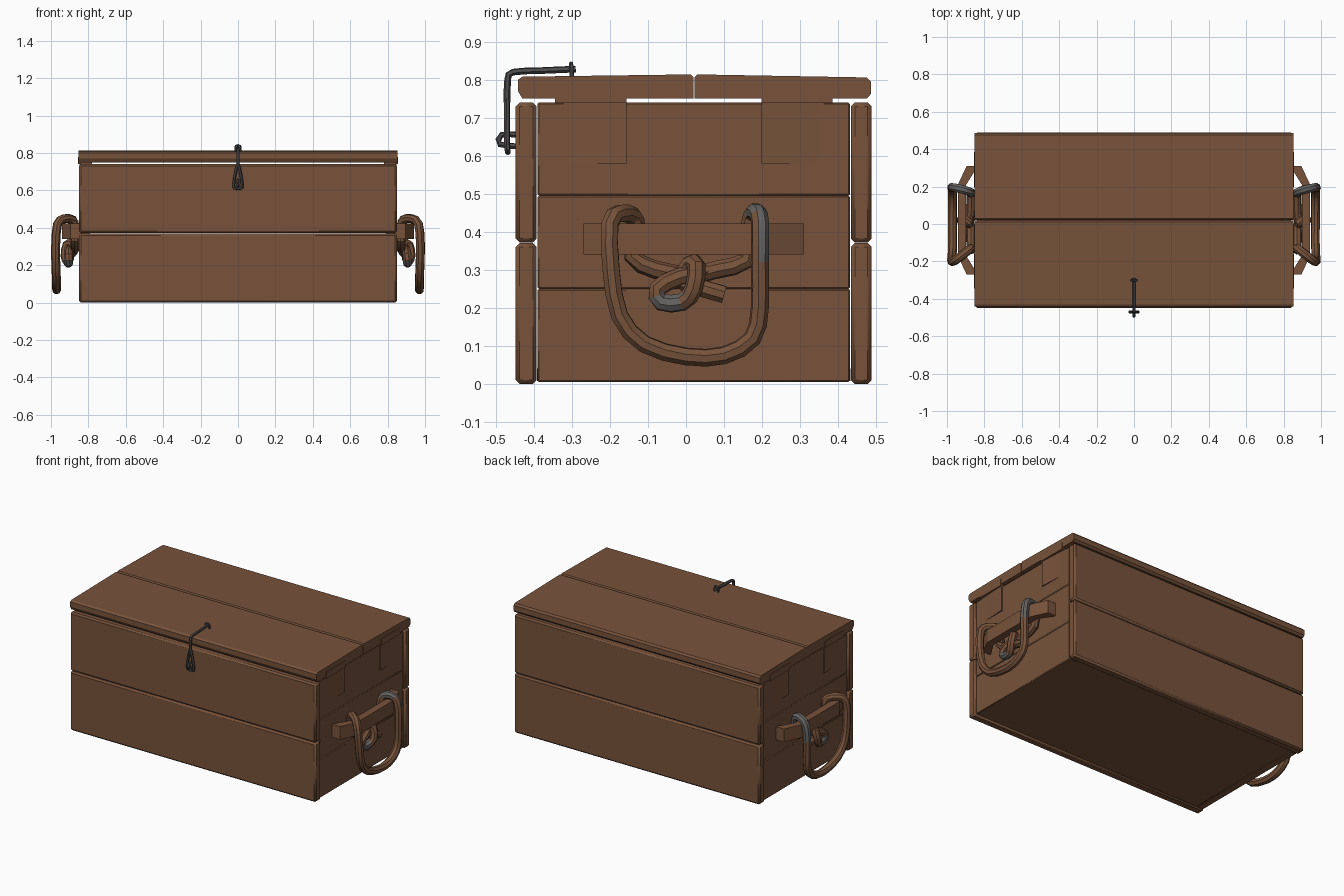
import bpy, bmesh, math
from mathutils import Vector

cube = bpy.data.objects.get("Cube")
if cube:
    bpy.data.objects.remove(cube, do_unlink=True)


def material(name, color):
    m = bpy.data.materials.new(name)
    m.use_nodes = True
    m.diffuse_color = (*color, 1)
    m.node_tree.nodes["Principled BSDF"].inputs["Base Color"].default_value = (*color, 1)
    return m


BROWN = material("brown wood", (0.185, 0.086, 0.043))
GREY = material("worn grey", (0.13, 0.125, 0.12))
DARK = material("dark metal", (0.075, 0.07, 0.07))


def finish(name, bm, mats, smooth=True):
    bmesh.ops.recalc_face_normals(bm, faces=bm.faces)
    mesh = bpy.data.meshes.new(name)
    bm.to_mesh(mesh)
    bm.free()
    obj = bpy.data.objects.new(name, mesh)
    bpy.context.collection.objects.link(obj)
    for m in mats:
        mesh.materials.append(m)
    if smooth:
        bpy.ops.object.select_all(action='DESELECT')
        obj.select_set(True)
        bpy.context.view_layer.objects.active = obj
        bpy.ops.object.shade_smooth_by_angle(angle=math.radians(40))
    return obj


def board(name, lo, hi, bevel=0.01):
    """Plank between two corners with worn edges."""
    bm = bmesh.new()
    bmesh.ops.create_cube(bm, size=1)
    for v in bm.verts:
        v.co = [(a + b) / 2 + c * (b - a) for a, b, c in zip(lo, hi, v.co)]
    if bevel:
        bmesh.ops.bevel(bm, geom=bm.edges[:], offset=bevel, segments=1, affect='EDGES')
    return finish(name, bm, [BROWN])


def prism(name, outline, axis, start, end):
    """Extrude an outline along one axis."""
    bm = bmesh.new()
    rings = []
    for d in (start, end):
        ring = []
        for p in outline:
            co = list(p)
            co.insert(axis, d)
            ring.append(bm.verts.new(co))
        rings.append(ring)
        bm.faces.new(ring)
    n = len(outline)
    for i in range(n):
        j = (i + 1) % n
        bm.faces.new((rings[0][i], rings[0][j], rings[1][j], rings[1][i]))
    return finish(name, bm, [BROWN], False)


def tube(name, points, radius, mats, rule=None, sides=8, steps=2):
    """Sweep a round section along a smoothed path."""
    pts = [Vector(p) for p in points]
    path = []
    for i in range(len(pts) - 1):
        a, b = pts[max(i - 1, 0)], pts[i]
        c, d = pts[i + 1], pts[min(i + 2, len(pts) - 1)]
        for k in range(steps):
            t = k / steps
            path.append(0.5 * (2 * b + (c - a) * t + (2 * a - 5 * b + 4 * c - d) * t ** 2
                               + (3 * b - a - 3 * c + d) * t ** 3))
    path.append(pts[-1])
    bm = bmesh.new()
    rings, normal = [], None
    for i, p in enumerate(path):
        tan = (path[min(i + 1, len(path) - 1)] - path[max(i - 1, 0)]).normalized()
        if normal is None:
            normal = tan.orthogonal()
        normal = (normal - tan * normal.dot(tan)).normalized()
        side = tan.cross(normal)
        angles = [math.tau * k / sides for k in range(sides)]
        rings.append([bm.verts.new(p + radius * (normal * math.cos(a) + side * math.sin(a)))
                      for a in angles])
    for r, s in zip(rings, rings[1:]):
        for k in range(sides):
            j = (k + 1) % sides
            bm.faces.new((r[k], r[j], s[j], s[k]))
    bm.faces.new(rings[0])
    bm.faces.new(rings[-1])
    if rule:
        for f in bm.faces:
            f.material_index = int(rule(f.calc_center_median()))
    return finish(name, bm, mats)


# Box walls and floor
for label, z0, z1 in (("lower", 0.0, 0.37), ("upper", 0.372, 0.74)):
    board(f"front_plank_{label}", (-0.85, -0.448, z0), (0.85, -0.393, z1))
    board(f"back_plank_{label}", (-0.85, 0.434, z0), (0.85, 0.488, z1))
board("floor_panel", (-0.83, -0.392, 0.008), (0.83, 0.433, 0.04), 0)

# Lid: two planks, slightly higher toward the joint
prism("lid_front_plank", [(-0.43, 0.75), (-0.442, 0.77), (-0.442, 0.8), (-0.43, 0.808),
                          (0.012, 0.814), (0.02, 0.806), (0.02, 0.75)], 0, -0.852, 0.852)
prism("lid_back_plank", [(0.475, 0.75), (0.486, 0.762), (0.486, 0.795), (0.476, 0.806),
                         (0.03, 0.814), (0.022, 0.806), (0.022, 0.75)], 0, -0.852, 0.852)

# Rope path in (x, y, z): over the bar, down round the hanging loop, over again
ROPE = [(0.872, 0, 0.285), (0.872, -0.08, 0.3), (0.872, -0.14, 0.335), (0.872, -0.13, 0.41),
        (0.885, -0.14, 0.442), (0.93, -0.175, 0.448), (0.965, -0.2, 0.42),
        (0.975, -0.197, 0.3), (0.973, -0.175, 0.18), (0.97, -0.11, 0.105),
        (0.97, 0, 0.072), (0.97, 0.1, 0.075), (0.97, 0.175, 0.12),
        (0.973, 0.194, 0.2), (0.975, 0.194, 0.32), (0.965, 0.195, 0.42),
        (0.93, 0.188, 0.45), (0.885, 0.175, 0.445), (0.872, 0.165, 0.4),
        (0.872, 0.16, 0.325), (0.872, 0.08, 0.3), (0.88, 0, 0.28)]
KNOT = [(0.875, 0.05, 0.295), (0.9, -0.02, 0.28), (0.905, -0.075, 0.25),
        (0.905, -0.065, 0.215), (0.91, -0.01, 0.215), (0.925, 0.02, 0.25),
        (0.915, 0.028, 0.31), (0.885, 0.01, 0.315), (0.88, -0.01, 0.27),
        (0.9, 0.03, 0.255), (0.9, 0.1, 0.235)]

# Both ends: planks, lid battens, handle bar and rope
for side, s in (("left", 1), ("right", -1)):
    for label, z0, z1 in (("lower", 0.005, 0.25), ("middle", 0.25, 0.495), ("upper", 0.495, 0.74)):
        board(f"{side}_end_plank_{label}", sorted([(s * 0.79, -0.391, z0), (s * 0.84, 0.431, z1)])[0],
              sorted([(s * 0.79, 0.431, z1), (s * 0.84, 0.431, z1)])[1], 0.004) if s > 0 else \
            board(f"{side}_end_plank_{label}", (-0.84, -0.391, z0), (-0.79, 0.431, z1), 0.004)
    for label, outer, inner in (("front", -0.345, -0.157), ("back", 0.385, 0.198)):
        prism(f"{side}_{label}_lid_batten", [(s * 0.78, outer), (s * 0.855, outer),
              (s * 0.855, inner), (s * 0.78, inner)], 2, 0.74, 0.78)
        prism(f"{side}_{label}_batten_tongue", [(s * 0.82, outer), (s * 0.838, outer),
              (s * 0.848, inner), (s * 0.82, inner)], 2, 0.58, 0.745)
    bar = [(0.835, -0.27), (0.895, -0.27), (0.942, -0.17), (0.942, 0.21), (0.895, 0.31),
           (0.835, 0.31), (0.897, 0.21), (0.897, -0.17)]
    prism(f"{side}_handle_bar", [(s * x, y) for x, y in bar], 2, 0.34, 0.422)
    tube(f"{side}_rope_handle", [(s * x, y, z) for x, y, z in ROPE], 0.024, [BROWN, GREY],
         lambda c: c.y > 0.185 and c.z > 0.3 or c.y > 0.15 and c.z > 0.44)
    tube(f"{side}_rope_knot", [(s * x, y, z) for x, y, z in KNOT], 0.024, [BROWN, GREY],
         lambda c: c.y < -0.01 and c.z < 0.24)

# Latch: lid arm, hanging loop and two staples
tube("latch_arm", [(0, -0.29, 0.828), (0, -0.38, 0.824), (0, -0.455, 0.82), (0, -0.469, 0.8),
                   (0, -0.471, 0.74)], 0.009, [DARK], sides=6)
tube("latch_loop", [(0, -0.471, 0.75), (-0.012, -0.471, 0.7), (-0.023, -0.471, 0.63),
                    (-0.015, -0.469, 0.612), (0.015, -0.469, 0.612), (0.023, -0.471, 0.63),
                    (0.012, -0.471, 0.7), (0, -0.471, 0.75)], 0.008, [DARK], sides=6)
tube("front_staple", [(0, -0.44, 0.655), (0, -0.485, 0.655), (0, -0.49, 0.63),
                      (0, -0.44, 0.625)], 0.008, [DARK], sides=6)
tube("lid_staple", [(-0.012, -0.3, 0.805), (-0.012, -0.302, 0.838), (0.012, -0.302, 0.838),
                    (0.012, -0.3, 0.805)], 0.006, [DARK], sides=6)
